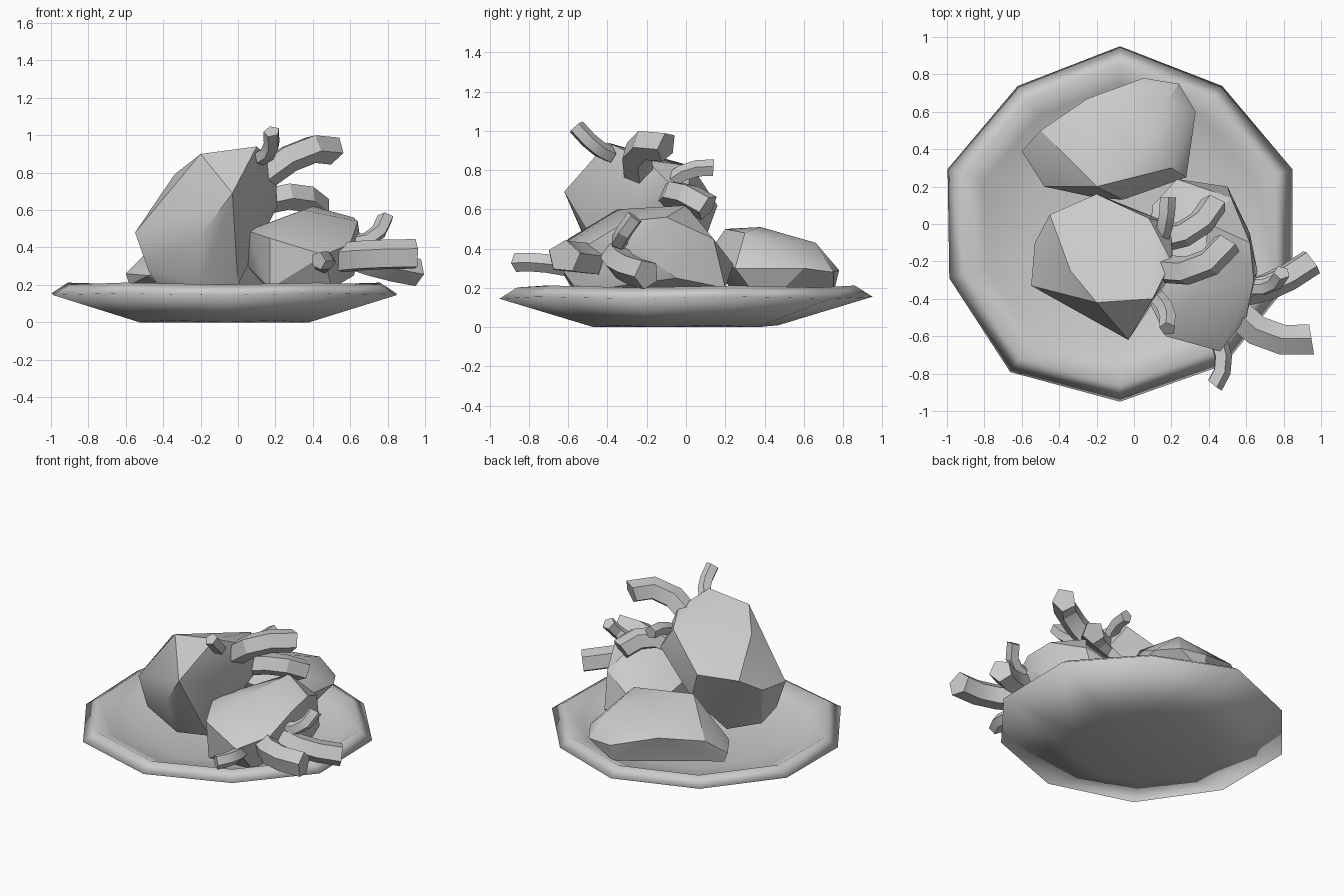
import bpy, bmesh, math
from mathutils import Vector


def make_object(name, bm, angle):
    bmesh.ops.recalc_face_normals(bm, faces=bm.faces)
    mesh = bpy.data.meshes.new(name)
    bm.to_mesh(mesh)
    bm.free()
    ob = bpy.data.objects.new(name, mesh)
    bpy.context.collection.objects.link(ob)
    bpy.ops.object.select_all(action='DESELECT')
    bpy.context.view_layer.objects.active = ob
    ob.select_set(True)
    bpy.ops.object.shade_smooth_by_angle(angle=math.radians(angle))
    return ob


def chunk(name, points):
    # faceted solid wrapped around a few corner points
    bm = bmesh.new()
    verts = [bm.verts.new(p) for p in points]
    bmesh.ops.convex_hull(bm, input=verts)
    bmesh.ops.delete(bm, geom=[v for v in bm.verts if not v.link_faces], context='VERTS')
    bmesh.ops.dissolve_limit(bm, angle_limit=math.radians(4), verts=bm.verts, edges=bm.edges)
    return make_object(name, bm, 30)


def tube(name, a, b, c, radius, sides=5, steps=3):
    # faceted bent tube along a three-point curve
    a, b, c = Vector(a), Vector(b), Vector(c)
    normal = (b - a).cross(c - b).normalized()
    bm = bmesh.new()
    rings = []
    for i in range(steps + 1):
        t = i / steps
        p = a * (1 - t) ** 2 + b * 2 * t * (1 - t) + c * t * t
        d = ((b - a) * (1 - t) + (c - b) * t).normalized()
        side = d.cross(normal)
        rings.append([bm.verts.new(p + radius * (normal * math.cos(k * math.tau / sides)
                                                 + side * math.sin(k * math.tau / sides)))
                      for k in range(sides)])
    for r, s in zip(rings, rings[1:]):
        for k in range(sides):
            j = (k + 1) % sides
            bm.faces.new((r[k], r[j], s[j], s[k]))
    bm.faces.new(rings[0])
    bm.faces.new(rings[-1])
    return make_object(name, bm, 25)


# ten-sided, slightly uneven plate: closed profile of radius and height
profile = [(0.47, 0.005), (0.95, 0.15), (0.86, 0.207), (0.75, 0.155), (0.5, 0.09)]
uneven = [1, 0.96, 1, 0.99, 1.03, 1, 0.98, 1, 1, 0.96]
bm = bmesh.new()
rings = []
for r, z in profile:
    rings.append([bm.verts.new((-0.075 + 1.02 * u * r * math.cos(math.pi / 2 + k * math.tau / 10),
                                u * r * math.sin(math.pi / 2 + k * math.tau / 10),
                                z + 0.005 * (-1) ** k))
                  for k, u in enumerate(uneven)])
for r, s in zip(rings, rings[1:]):
    for k in range(10):
        j = (k + 1) % 10
        bm.faces.new((r[k], r[j], s[j], s[k]))
bm.faces.new(rings[0])
bm.faces.new(rings[-1])
make_object("plate", bm, 180)

# upper left chunk
chunk("front_chunk", [
    (-0.55, -0.33, 0.48), (-0.53, -0.1, 0.5), (-0.45, 0.05, 0.6), (-0.34, -0.25, 0.79),
    (-0.2, -0.42, 0.9), (0.1, -0.4, 0.94), (-0.03, -0.62, 0.69), (-0.2, -0.52, 0.46),
    (-0.2, 0.16, 0.62), (0.08, 0.03, 0.82), (0.2, -0.2, 0.85),
    (0.21, -0.26, 0.62), (0.0, -0.33, 0.2), (-0.2, -0.4, 0.2), (-0.42, -0.25, 0.18),
    (-0.48, -0.33, 0.28), (-0.1, 0.08, 0.4), (-0.25, -0.1, 0.15), (0.2, 0.0, 0.65)])

# low chunk at the back
chunk("back_chunk", [
    (-0.6, 0.39, 0.26), (-0.58, 0.4, 0.2), (-0.5, 0.5, 0.36), (-0.48, 0.2, 0.25),
    (-0.25, 0.67, 0.38), (-0.2, 0.2, 0.5), (0.05, 0.78, 0.29), (0.05, 0.75, 0.17),
    (0.24, 0.75, 0.28), (0.33, 0.6, 0.3), (0.18, 0.66, 0.43), (0.28, 0.25, 0.3),
    (0.02, 0.38, 0.51), (-0.06, 0.13, 0.4), (-0.2, 0.14, 0.3), (0.2, 0.3, 0.48),
    (-0.3, 0.3, 0.12), (0.2, 0.4, 0.1)])

# right chunk
chunk("right_chunk", [
    (0.05, -0.35, 0.49), (0.17, -0.6, 0.45), (0.17, -0.57, 0.18), (0.46, -0.68, 0.36),
    (0.5, -0.55, 0.18), (0.35, -0.35, 0.6), (0.62, -0.1, 0.56), (0.64, -0.3, 0.54),
    (0.6, -0.5, 0.42), (0.66, -0.25, 0.4), (0.4, 0.0, 0.62), (0.23, 0.24, 0.32),
    (0.52, 0.14, 0.45), (0.5, 0.2, 0.2), (0.1, 0.1, 0.35), (0.62, -0.05, 0.25),
    (0.2, 0.1, 0.13), (0.05, -0.3, 0.3)])

# bent tubes: name, start, bend, end, radius
for args in [
    ("upper_thick_tube", (0.12, -0.24, 0.77), (0.37, -0.3, 0.98), (0.5, -0.1, 0.92), 0.08),
    ("upper_low_tube", (0.14, -0.08, 0.65), (0.35, -0.06, 0.72), (0.43, 0.11, 0.61), 0.075),
    ("upper_front_thin_tube", (0.12, -0.39, 0.88), (0.2, -0.46, 0.9), (0.18, -0.56, 1.02), 0.045),
    ("upper_back_thin_tube", (0.14, -0.08, 0.74), (0.18, 0.01, 0.82), (0.18, 0.14, 0.81), 0.045),
    ("lower_side_tube", (0.6, -0.36, 0.36), (0.76, -0.34, 0.3), (0.95, -0.2, 0.27), 0.078),
    ("lower_side_thin_tube", (0.6, -0.34, 0.42), (0.76, -0.36, 0.43), (0.79, -0.26, 0.56), 0.045),
    ("lower_front_tube", (0.54, -0.47, 0.34), (0.7, -0.66, 0.36), (0.95, -0.62, 0.36), 0.085),
    ("lower_front_thin_tube", (0.45, -0.62, 0.31), (0.51, -0.76, 0.34), (0.43, -0.86, 0.33), 0.05),
]:
    tube(*args)
